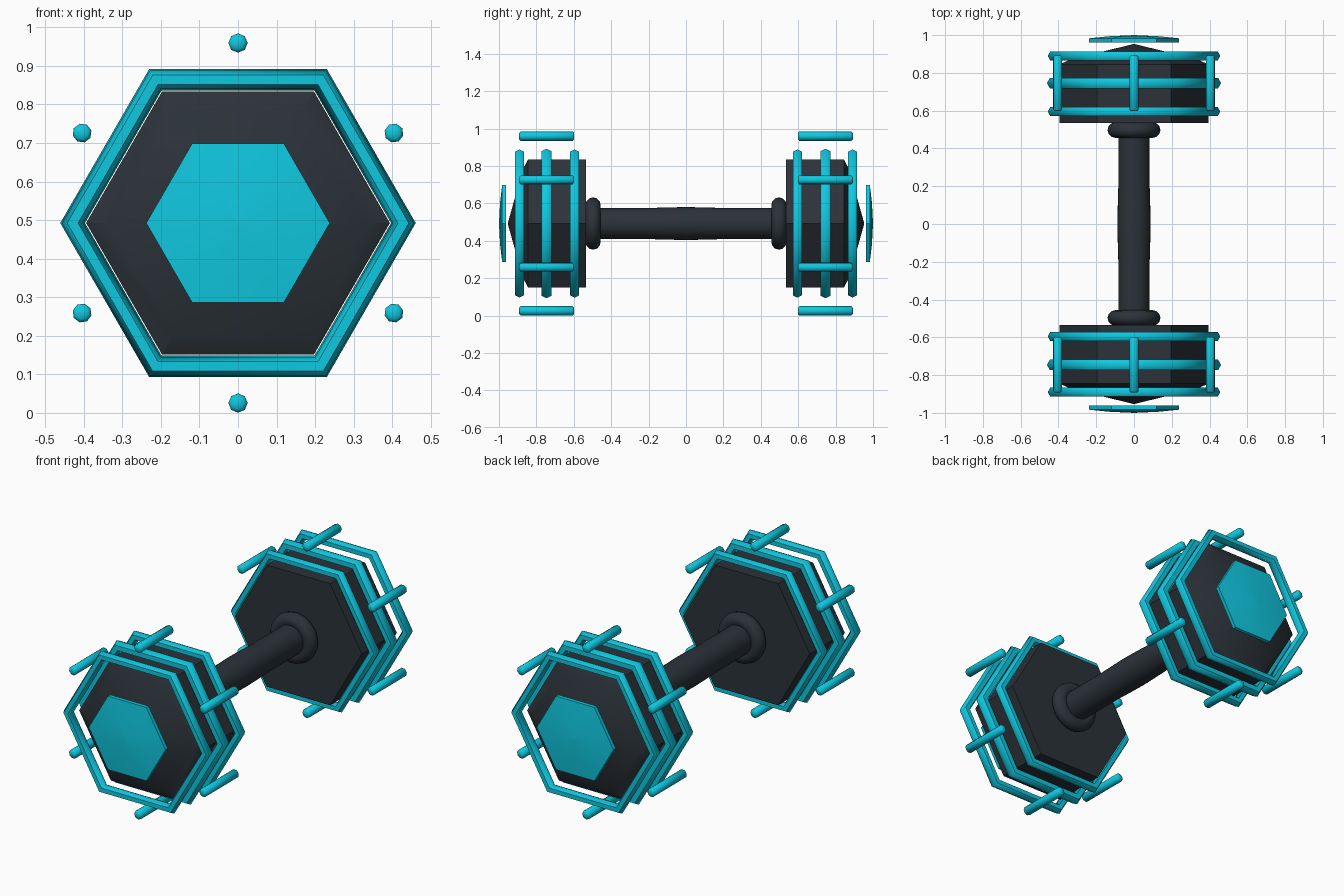
import bpy, bmesh, math

if "Cube" in bpy.data.objects:
    bpy.data.objects.remove(bpy.data.objects["Cube"])

CZ = 0.4925  # height of the dumbbell axis


def material(name, rgb):
    m = bpy.data.materials.new(name)
    m.diffuse_color = (*rgb, 1)
    m.use_nodes = True
    m.node_tree.nodes["Principled BSDF"].inputs["Base Color"].default_value = m.diffuse_color
    return m


DARK = material("charcoal", (0.024, 0.032, 0.040))
CYAN = material("cyan", (0.005, 0.578, 0.745))


def lathe(name, profile, sides, mat, x=0, z=CZ, closed=False, angle=35, turn=0):
    """Spin a (y, radius) profile round the y axis."""
    bm = bmesh.new()
    rings = []
    for y, r in profile:
        rings.append([bm.verts.new((x + r * math.cos(turn + 2 * math.pi * i / sides), y,
                                    z + r * math.sin(turn + 2 * math.pi * i / sides)))
                      for i in range(sides)])
    count = len(rings) if closed else len(rings) - 1
    for k in range(count):
        a, b = rings[k], rings[(k + 1) % len(rings)]
        for i in range(sides):
            j = (i + 1) % sides
            bm.faces.new((a[i], a[j], b[j], b[i]))
    if not closed:
        bm.faces.new(rings[0])
        bm.faces.new(rings[-1])
    bmesh.ops.recalc_face_normals(bm, faces=bm.faces)
    mesh = bpy.data.meshes.new(name)
    bm.to_mesh(mesh)
    bm.free()
    mesh.materials.append(mat)
    ob = bpy.data.objects.new(name, mesh)
    bpy.context.collection.objects.link(ob)
    bpy.ops.object.select_all(action='DESELECT')
    ob.select_set(True)
    bpy.context.view_layer.objects.active = ob
    bpy.ops.object.shade_smooth_by_angle(angle=math.radians(angle))
    return ob


# Handle with a slight swelling at the grip
grip = [(-0.53, 0.083), (-0.2, 0.083), (-0.1, 0.086), (0, 0.088),
        (0.1, 0.086), (0.2, 0.083), (0.53, 0.083)]
lathe("handle", grip, 32, DARK)

for s, side in ((-1, "front"), (1, "back")):
    # Rounded collar where the handle meets the head
    c = [(s * (0.497 + 0.041 * math.cos(t)), 0.098 + 0.042 * math.sin(t))
         for t in (2 * math.pi * k / 12 for k in range(12))]
    lathe(side + "_collar", c, 32, DARK, closed=True)

    # Hexagonal weight with a chamfer and a shallow pyramid end
    w = [(s * y, r) for y, r in ((0.535, 0.394), (0.845, 0.394), (0.872, 0.335), (0.953, 0.001))]
    lathe(side + "_weight", w, 6, DARK, angle=25)

    # Floating end cap, slightly domed
    p = [(s * y, r) for y, r in ((0.962, 0.238), (0.983, 0.238), (0.994, 0.13), (1.0, 0.001))]
    lathe(side + "_end_cap", p, 6, CYAN)

    # Three hexagonal hoops
    for n, (y, r) in enumerate(((0.595, 0.028), (0.746, 0.032), (0.89, 0.028))):
        t = [(s * y + r * math.sin(a), 0.429 + r * math.cos(a))
             for a in (math.pi / 3 * k for k in range(6))]
        lathe(f"{side}_hoop_{n + 1}", t, 6, CYAN, closed=True, angle=59)

    # Six loose guard bars around the weight
    for k in range(6):
        a = math.radians(30 + 60 * k)
        b = [(s * y, r) for y, r in ((0.598, 0.016), (0.606, 0.025), (0.884, 0.025), (0.892, 0.016))]
        lathe(f"{side}_guard_bar_{k + 1}", b, 8, CYAN, x=0.467 * math.cos(a),
              z=CZ + 0.467 * math.sin(a), angle=50, turn=a)
